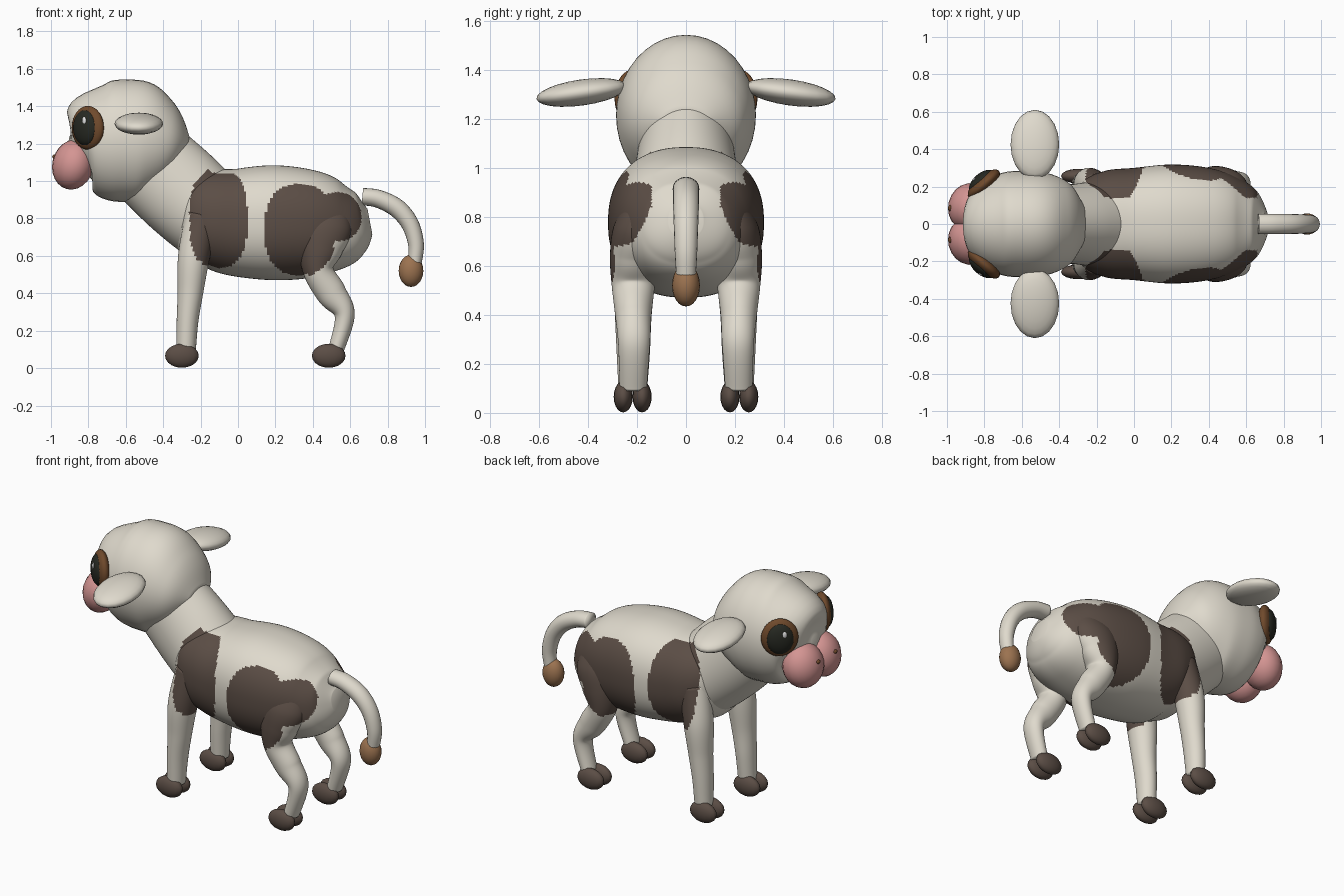
import bpy, math
from mathutils import Vector, Matrix

if "Cube" in bpy.data.objects:
    bpy.data.objects.remove(bpy.data.objects["Cube"])


def mat(name, r, g, b):
    m = bpy.data.materials.new(name)
    m.diffuse_color = (r, g, b, 1)
    m.use_nodes = True
    m.node_tree.nodes["Principled BSDF"].inputs["Base Color"].default_value = m.diffuse_color
    return m


CREAM = mat("cream", 0.74, 0.70, 0.61)
BROWN = mat("dark_brown", 0.105, 0.075, 0.06)
PINK = mat("pink", 0.66, 0.30, 0.29)
TAN = mat("tan_brown", 0.33, 0.17, 0.08)
RING = mat("eye_brown", 0.16, 0.068, 0.025)
BLACK = mat("eye_black", 0.02, 0.022, 0.016)
WHITE = mat("white", 0.9, 0.9, 0.9)


def in_patch(p):
    """Coat patches on the flanks, as rounded areas seen from the side."""
    if abs(p.y) < 0.14:
        return False

    def inside(cx, cz, rx, rz, e):
        return abs((p.x - cx) / rx) ** e + abs((p.z - cz) / rz) ** e < 1
    return (inside(-0.105, 0.80, 0.155, 0.265, 2.6)
            or inside(0.33, 0.74, 0.19, 0.245, 2.4)
            or inside(0.53, 0.81, 0.13, 0.13, 2.2))


def finish(name, verts, faces, mats, patched=False):
    me = bpy.data.meshes.new(name)
    me.from_pydata(verts, [], faces)
    for m in mats:
        me.materials.append(m)
    for f in me.polygons:
        f.use_smooth = True
        if patched and in_patch(f.center):
            f.material_index = 1
    ob = bpy.data.objects.new(name, me)
    bpy.context.collection.objects.link(ob)
    return ob


def spline(keys, steps):
    """Catmull-Rom through key tuples."""
    out = []
    for i in range(len(keys) - 1):
        a, b, c, d = (keys[max(0, min(len(keys) - 1, i + k))] for k in (-1, 0, 1, 2))
        for s in range(steps):
            t = s / steps
            out.append([0.5 * (2 * q + (r - p) * t + (2 * p - 5 * q + 4 * r - w) * t * t
                               + (3 * q - p - 3 * r + w) * t ** 3)
                        for p, q, r, w in zip(a, b, c, d)])
    out.append(list(keys[-1]))
    return out


def loft(name, keys, steps=6, segs=32, power=2.0, patched=False):
    """Skin oval rings; each key is x, y, z, side radius, radius in the xz plane."""
    rings = spline(keys, steps)
    verts, faces = [], []
    for i, (x, y, z, rs, rn) in enumerate(rings):
        a, b = rings[max(i - 1, 0)], rings[min(i + 1, len(rings) - 1)]
        t = Vector((b[0] - a[0], 0, b[2] - a[2])).normalized()
        n = t.cross(Vector((0, 1, 0)))
        for k in range(segs):
            u = 2 * math.pi * k / segs
            c = math.copysign(abs(math.cos(u)) ** (2 / power), math.cos(u))
            s = math.copysign(abs(math.sin(u)) ** (2 / power), math.sin(u))
            verts.append(Vector((x, y, z)) + n * (rn * s) + Vector((0, rs * c, 0)))
    for i in range(len(rings) - 1):
        for k in range(segs):
            j = (k + 1) % segs
            faces.append((i * segs + k, i * segs + j, (i + 1) * segs + j, (i + 1) * segs + k))
    last = (len(rings) - 1) * segs
    faces.append(tuple(reversed(range(segs))))
    faces.append(tuple(range(last, last + segs)))
    return finish(name, verts, faces, [CREAM, BROWN], patched)


def ball(name, loc, size, material, rot=None, seg=20, rings=12):
    """Ellipsoid with the given half sizes."""
    bpy.ops.mesh.primitive_uv_sphere_add(segments=seg, ring_count=rings, radius=1)
    ob = bpy.context.object
    ob.name = name
    ob.data.transform(Matrix.Translation(loc) @ (rot or Matrix()) @ Matrix.Diagonal((*size, 1)))
    ob.data.materials.append(material)
    for f in ob.data.polygons:
        f.use_smooth = True
    return ob


# Torso with coat patches
loft("torso", [(-0.34, 0, 0.80, 0.12, 0.14), (-0.27, 0, 0.80, 0.23, 0.22),
               (-0.15, 0, 0.80, 0.285, 0.262), (0, 0, 0.78, 0.30, 0.29),
               (0.2, 0, 0.777, 0.318, 0.307), (0.4, 0, 0.77, 0.30, 0.287),
               (0.55, 0, 0.765, 0.25, 0.235), (0.65, 0, 0.775, 0.18, 0.165),
               (0.705, 0, 0.785, 0.07, 0.07)],
     steps=14, segs=128, power=2.3, patched=True)

# Neck and chest
loft("neck", [(0.02, 0, 0.65, 0.17, 0.13), (-0.06, 0, 0.71, 0.235, 0.20),
              (-0.15, 0, 0.80, 0.235, 0.237), (-0.30, 0, 0.94, 0.215, 0.25),
              (-0.44, 0, 1.07, 0.195, 0.245)],
     steps=12, segs=96, patched=True)

# Head
loft("head", [(-0.907, 0, 1.20, 0.03, 0.03), (-0.88, 0, 1.20, 0.13, 0.15),
              (-0.80, 0, 1.22, 0.235, 0.25), (-0.70, 0, 1.217, 0.275, 0.315),
              (-0.60, 0, 1.215, 0.285, 0.327), (-0.50, 0, 1.212, 0.28, 0.318),
              (-0.40, 0, 1.20, 0.25, 0.25), (-0.33, 0, 1.19, 0.20, 0.17),
              (-0.27, 0, 1.18, 0.10, 0.06)], steps=5, segs=40)

# Tail and its tuft
loft("tail", [(0.665, 0, 0.917, 0.054, 0.046), (0.75, 0, 0.905, 0.054, 0.048),
              (0.85, 0, 0.855, 0.053, 0.05), (0.92, 0, 0.77, 0.05, 0.047),
              (0.952, 0, 0.66, 0.046, 0.042), (0.945, 0, 0.56, 0.04, 0.036)], segs=20)
ball("tail_tuft", (0.925, 0, 0.52), (0.066, 0.057, 0.086), TAN)

for side, tag in ((1, "left"), (-1, "right")):
    # Legs
    loft("front_leg_" + tag,
         [(-0.19, side * 0.19, 0.82, 0.08, 0.09), (-0.235, side * 0.21, 0.60, 0.09, 0.085),
          (-0.255, side * 0.215, 0.40, 0.075, 0.068), (-0.27, side * 0.215, 0.25, 0.068, 0.058),
          (-0.278, side * 0.217, 0.09, 0.058, 0.052)], steps=10, segs=40, patched=True)
    loft("rear_leg_" + tag,
         [(0.49, side * 0.185, 0.87, 0.05, 0.09), (0.47, side * 0.20, 0.76, 0.095, 0.14),
          (0.44, side * 0.212, 0.64, 0.098, 0.12), (0.43, side * 0.215, 0.52, 0.088, 0.082),
          (0.50, side * 0.215, 0.40, 0.074, 0.08), (0.57, side * 0.212, 0.285, 0.065, 0.054),
          (0.525, side * 0.215, 0.10, 0.055, 0.042)], steps=12, segs=48, patched=True)

    # Cloven hooves
    for where, x in (("front", -0.30), ("rear", 0.485)):
        for toe, y in (("inner", 0.179), ("outer", 0.256)):
            ball(f"{where}_hoof_{toe}_{tag}", (x, side * y, 0.066),
                 (0.09, 0.039, 0.064), BROWN, seg=16, rings=10)

    # Ears, drooping slightly outward
    ball("ear_" + tag, (-0.53, side * 0.425, 1.307), (0.13, 0.187, 0.053), CREAM,
         Matrix.Rotation(side * math.radians(-8), 4, 'X'))

    # Muzzle lobe and nostril
    ball("muzzle_" + tag, (-0.882, side * 0.092, 1.088), (0.11, 0.128, 0.135), PINK,
         Matrix.Rotation(side * math.radians(-14), 4, 'Z')
         @ Matrix.Rotation(math.radians(14), 4, 'Y'))
    ball("nostril_" + tag, (-0.982, side * 0.085, 1.13), (0.012, 0.016, 0.012), RING,
         seg=10, rings=6)

    # Eye: local x runs along the face, local y points outward
    out = Vector((-0.66, side * 0.75, 0)).normalized()
    along = Vector((0.75, side * 0.66, 0)).normalized()
    rot = Matrix((along, out, (0, 0, 1))).transposed().to_4x4()
    centre = Vector((-0.803, side * 0.213, 1.285))
    ball("eye_ring_" + tag, centre, (0.108, 0.045, 0.117), RING, rot, 24, 16)
    ball("pupil_" + tag, centre + out * 0.02, (0.08, 0.041, 0.095), BLACK, rot, 24, 16)
    ball("eye_glint_" + tag, centre + out * 0.054 - along * side * 0.022 + Vector((0, 0, 0.038)),
         (0.014, 0.006, 0.02), WHITE, rot, 10, 8)
